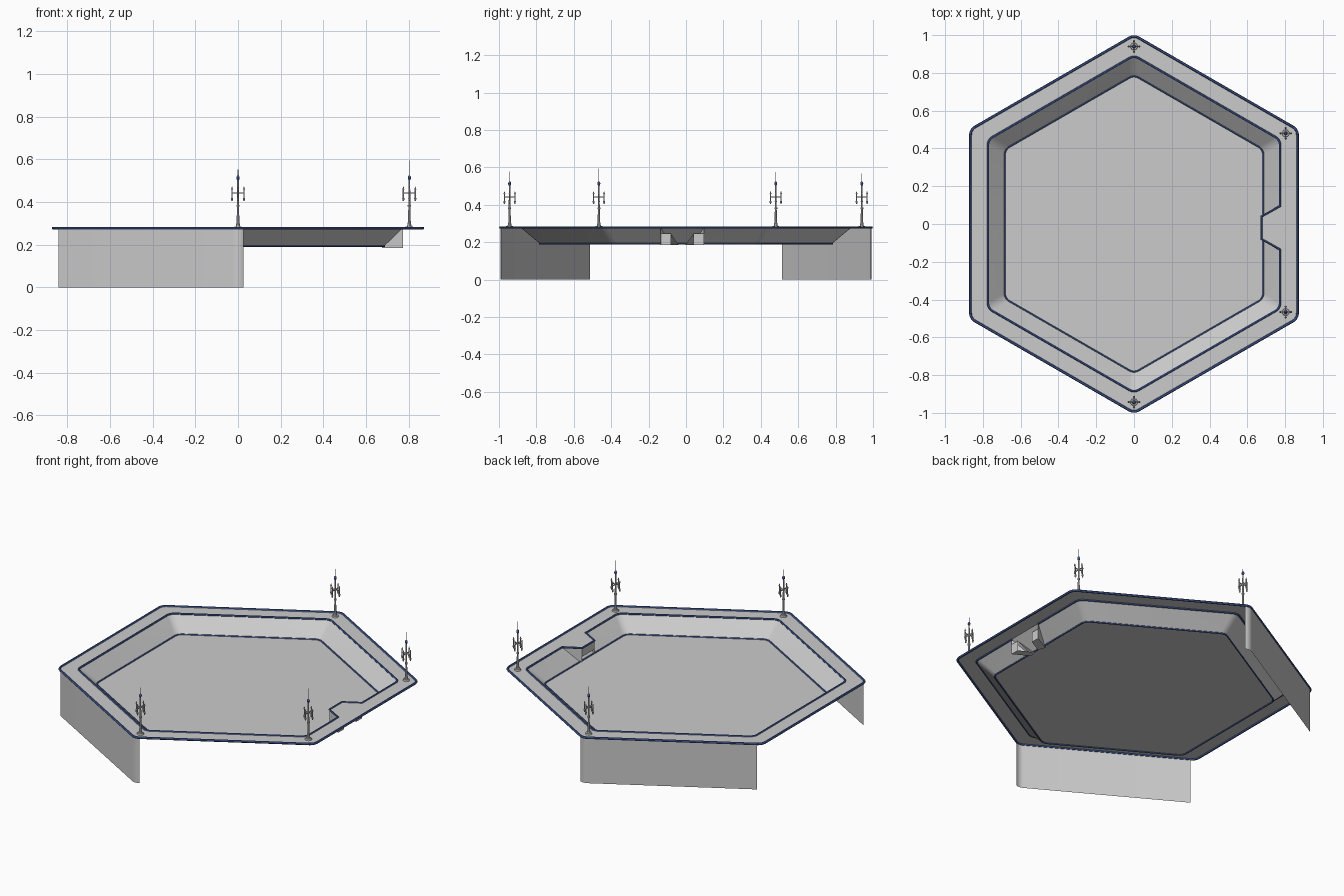
import bpy, bmesh
from math import radians, tan, cos, sin, pi
from mathutils import Vector, Matrix

if "Cube" in bpy.data.objects:
    bpy.data.objects.remove(bpy.data.objects["Cube"])

TOP, FLOOR = 0.278, 0.193
blue = bpy.data.materials.new("blue_trim")
blue.diffuse_color = (0.06, 0.11, 0.32, 1)
blue.use_nodes = True
blue.node_tree.nodes["Principled BSDF"].inputs["Base Color"].default_value = blue.diffuse_color


def add_object(name, mesh, mat=None):
    ob = bpy.data.objects.new(name, mesh)
    bpy.context.scene.collection.objects.link(ob)
    if mat:
        ob.data.materials.clear()
        ob.data.materials.append(mat)
    return ob


def add_mesh(name, verts, faces, mat=None):
    me = bpy.data.meshes.new(name)
    me.from_pydata([tuple(v) for v in verts], [], faces)
    me.update()
    return add_object(name, me, mat)


# Rounded hexagon: six lists of arc points, one list per corner
def hexagon(a, b, r, z, n=6):
    pts = [Vector(p) for p in ((0, -b), (a, -b / 2), (a, b / 2), (0, b), (-a, b / 2), (-a, -b / 2))]
    arcs = []
    for i, p in enumerate(pts):
        d0 = (pts[i - 1] - p).normalized()
        d1 = (pts[(i + 1) % 6] - p).normalized()
        half = d0.angle(d1) / 2
        c = p + (d0 + d1).normalized() * (r / sin(half))
        s, e = p + d0 * (r / tan(half)) - c, p + d1 * (r / tan(half)) - c
        total = pi - 2 * half
        arcs.append([Vector((c.x + s.x * cos(t) - s.y * sin(t), c.y + s.x * sin(t) + s.y * cos(t), z))
                     for t in (total * k / n for k in range(n + 1))])
    return arcs


def flat(arcs):
    return [p for arc in arcs for p in arc]


def ring(name, lo, hi):
    n = len(lo)
    return add_mesh(name, lo + hi, [(i, (i + 1) % n, n + (i + 1) % n, n + i) for i in range(n)])


def sheet(name, path, z0, z1):
    n = len(path)
    verts = [(p[0], p[1], z) for z in (z0, z1) for p in path]
    return add_mesh(name, verts, [(i, i + 1, n + i + 1, n + i) for i in range(n - 1)])


def tube(name, path, radius):
    cu = bpy.data.curves.new(name + "_path", 'CURVE')
    cu.dimensions = '3D'
    cu.bevel_depth = radius
    cu.bevel_resolution = 1
    sp = cu.splines.new('POLY')
    sp.points.add(len(path) - 1)
    for q, p in zip(sp.points, path):
        q.co = (p[0], p[1], p[2], 1)
    sp.use_cyclic_u = True
    tmp = bpy.data.objects.new(name + "_tmp", cu)
    bpy.context.scene.collection.objects.link(tmp)
    dg = bpy.context.evaluated_depsgraph_get()
    me = bpy.data.meshes.new_from_object(tmp.evaluated_get(dg))
    bpy.data.objects.remove(tmp)
    return add_object(name, me, blue)


# Basin: rim, sloped wall, floor
outer = hexagon(0.866, 1.0, 0.05, TOP)
inner = hexagon(0.773, 0.892, 0.05, TOP)
base = hexagon(0.685, 0.79, 0.05, FLOOR)
ring("rim", flat(outer), flat(inner))
ring("basin_wall", flat(base), flat(inner))
add_mesh("basin_floor", flat(base), [tuple(range(len(flat(base))))])

# Balcony that juts over the right wall, with supports beneath
balcony = [(0.773, -0.135), (0.675, -0.08), (0.675, 0.04), (0.773, 0.095)]
add_mesh("balcony_floor", [(x, y, TOP) for x, y in balcony], [(0, 1, 2, 3)])
sheet("balcony_front", balcony[1:3], 0.225, TOP)
for label, a, b, m in (("front", balcony[0], balcony[1], -0.04), ("back", balcony[3], balcony[2], -0.005)):
    sheet(label + "_balcony_side", [a, b], 0.184, TOP)
    z = 0.184
    add_mesh(label + "_balcony_bracket",
             [(a[0], a[1], z), (b[0], b[1], z), (0.69, m, z), (0.773, b[1], z), (0.773, b[1], 0.245), (a[0], a[1], 0.245)],
             [(0, 1, 2, 3), (0, 3, 4, 5), (1, 2, 4)])

# Blue trim tubes
tube("outer_trim", flat(outer), 0.007)
notch = [Vector((x, y, TOP)) for x, y in balcony]
tube("inner_trim", inner[0] + inner[1] + notch + flat(inner[2:]), 0.006)
tube("floor_trim", flat(base), 0.005)

# Outside skirts on the two left slanted sides
sheet("front_skirt", [outer[5][-1]] + outer[0], 0, TOP)
sheet("back_skirt", outer[3] + [outer[4][0]], 0, TOP)


# Lamp posts
def cone(bm, r1, r2, z0, z1, x=0, y=0, seg=10):
    bmesh.ops.create_cone(bm, cap_ends=True, segments=seg, radius1=r1, radius2=r2, depth=z1 - z0,
                          matrix=Matrix.Translation((x, y, (z0 + z1) / 2)))


def lamp_post(name, x, y, tip):
    bm = bmesh.new()
    for r1, r2, z0, z1 in ((0.02, 0.018, 0, 0.008), (0.011, 0.007, 0.008, 0.03), (0.007, 0.005, 0.03, 0.10),
                           (0.008, 0.008, 0.10, 0.108), (0.005, 0.004, 0.108, 0.225), (0.0015, 0.001, 0.245, tip - TOP)):
        cone(bm, r1, r2, z0, z1)
    for k in range(4):
        dx, dy = cos(k * pi / 2), sin(k * pi / 2)
        rot = Matrix.Rotation(k * pi / 2, 4, 'Z')
        bmesh.ops.create_cube(bm, size=1, matrix=rot @ Matrix.Translation((0.014, 0, 0.164))
                              @ Matrix.Diagonal((0.028, 0.004, 0.005, 1)))
        for r1, r2, z0, z1 in ((0.003, 0.006, 0.126, 0.142), (0.003, 0.003, 0.142, 0.18), (0.005, 0.001, 0.18, 0.194)):
            cone(bm, r1, r2, z0, z1, dx * 0.028, dy * 0.028, 8)
    me = bpy.data.meshes.new(name)
    bm.to_mesh(me)
    bm.free()
    add_object(name, me).location = (x, y, TOP)
    bm = bmesh.new()
    bmesh.ops.create_uvsphere(bm, u_segments=10, v_segments=6, radius=0.008,
                              matrix=Matrix.Translation((0, 0, 0.235)) @ Matrix.Diagonal((1, 1, 1.5, 1)))
    me = bpy.data.meshes.new(name + "_globe")
    bm.to_mesh(me)
    bm.free()
    add_object(name + "_globe", me, blue).location = (x, y, TOP)


lamp_post("front_lamp_post", 0, -0.943, 0.577)
lamp_post("right_front_lamp_post", 0.803, -0.466, 0.594)
lamp_post("right_back_lamp_post", 0.803, 0.48, 0.574)
lamp_post("back_lamp_post", 0, 0.94, 0.568)

# Smooth rounded parts
for ob in bpy.context.scene.objects:
    if ob.type == 'MESH':
        ob.select_set(True)
        bpy.context.view_layer.objects.active = ob
bpy.ops.object.shade_smooth_by_angle(angle=radians(35))
